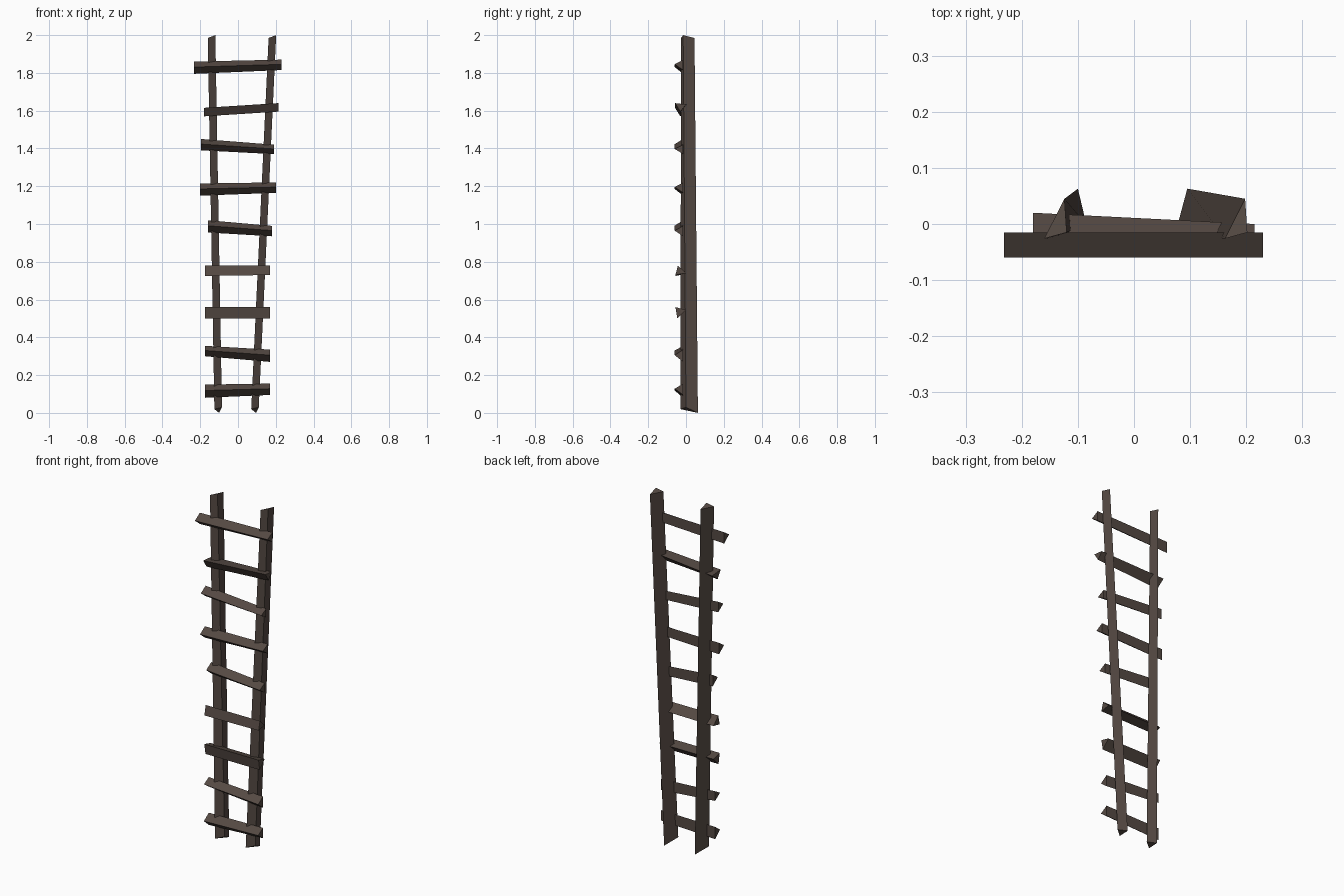
import bpy
import bmesh
from mathutils import Vector

default_cube = bpy.data.objects.get("Cube")
if default_cube:
    bpy.data.objects.remove(default_cube, do_unlink=True)

# Single dark timber colour
wood = bpy.data.materials.new("dark_wood")
wood.use_nodes = True
wood_colour = (0.090, 0.067, 0.056, 1.0)
wood.diffuse_color = wood_colour
shader = next(node for node in wood.node_tree.nodes if node.type == "BSDF_PRINCIPLED")
shader.inputs["Base Color"].default_value = wood_colour
shader.inputs["Roughness"].default_value = 0.9


def make_prism(name, start_triangle, end_triangle):
    """Join two triangular end cuts into a flat-sided split log."""
    mesh = bpy.data.meshes.new(name)
    bm = bmesh.new()
    start = [bm.verts.new(Vector(point)) for point in start_triangle]
    end = [bm.verts.new(Vector(point)) for point in end_triangle]
    bm.faces.new(start)
    bm.faces.new(end)
    for i in range(len(start)):
        j = (i + 1) % len(start)
        bm.faces.new((start[i], start[j], end[j], end[i]))
    bmesh.ops.recalc_face_normals(bm, faces=bm.faces)
    bm.to_mesh(mesh)
    bm.free()
    mesh.materials.append(wood)
    rail_or_rung = bpy.data.objects.new(name, mesh)
    bpy.context.collection.objects.link(rail_or_rung)
    return rail_or_rung


# Two leaning rails with slanted end cuts, splayed towards the top
def make_rail(name, foot_x, head_x):
    foot = [(foot_x - 0.02, -0.03, 0.02), (foot_x + 0.02, 0.0, 0.03), (foot_x + 0.005, 0.063, 0)]
    head = [(head_x - 0.02, -0.026, 1.985), (head_x + 0.02, -0.015, 2), (head_x + 0.016, 0.045, 1.985)]
    make_prism(name, foot, head)


make_rail("right_rail", foot_x=-0.105, head_x=-0.14)
make_rail("left_rail", foot_x=0.09, head_x=0.182)

# Rung cross-sections: (depth, height from bottom to top as a fraction)
ridge_front = [(-0.06, 0.55), (-0.015, 1), (-0.015, 0)]
flat_front = [(-0.056, 1), (-0.046, 0), (0.0, 0.75)]
raised_front = [(-0.043, 1), (-0.056, 0), (0.0, 0.2)]
flat_top = [(-0.058, 1), (-0.03, 0), (0.01, 0.85)]


def make_rung(name, section, right_end, left_end, skew=0.0):
    """Each end is (x, bottom z, top z); skew swings the ends in depth."""
    cuts = []
    for (x, low, high), shift in ((right_end, skew), (left_end, -skew)):
        cuts.append([(x, y + shift * (y > -0.01), low + (high - low) * t) for y, t in section])
    make_prism(name, *cuts)


# Nine uneven rungs from bottom to top
rungs = [
    (ridge_front, (-0.175, 0.08, 0.15), (0.17, 0.095, 0.155), 0),
    (ridge_front, (-0.175, 0.30, 0.355), (0.17, 0.27, 0.335), 0),
    (flat_front, (-0.175, 0.50, 0.56), (0.17, 0.50, 0.56), 0),
    (raised_front, (-0.175, 0.725, 0.78), (0.17, 0.73, 0.78), 0),
    (ridge_front, (-0.16, 0.955, 1.02), (0.18, 0.935, 0.99), 0),
    (ridge_front, (-0.20, 1.15, 1.215), (0.20, 1.165, 1.22), 0),
    (ridge_front, (-0.195, 1.39, 1.45), (0.19, 1.37, 1.42), 0),
    (flat_top, (-0.18, 1.57, 1.615), (0.215, 1.595, 1.64), 0.01),
    (ridge_front, (-0.232, 1.795, 1.86), (0.23, 1.815, 1.87), 0),
]
for number, (section, right_end, left_end, skew) in enumerate(rungs, start=1):
    make_rung(f"rung_{number}", section, right_end, left_end, skew)
